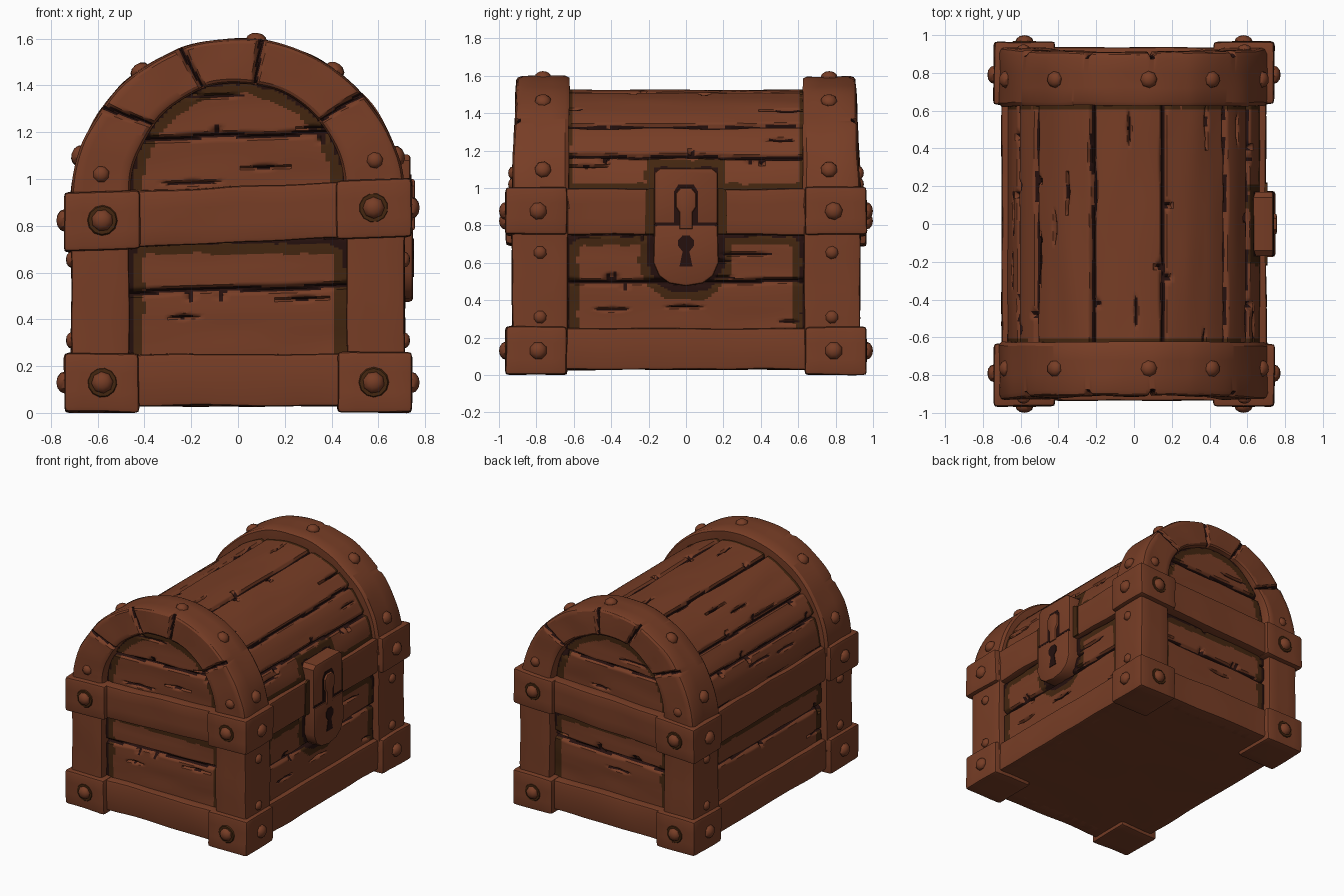
import bpy, bmesh, math, random
from mathutils import Vector, Matrix, noise

if "Cube" in bpy.data.objects:
    bpy.data.objects.remove(bpy.data.objects["Cube"])

random.seed(4)
MATS = []
for mat_name, col in (("warm_wood", (0.185, 0.047, 0.019)),
                      ("dark_grime", (0.056, 0.019, 0.005)),
                      ("crack_black", (0.018, 0.005, 0.004))):
    m = bpy.data.materials.new(mat_name)
    m.diffuse_color = (*col, 1)
    m.use_nodes = True
    m.node_tree.nodes["Principled BSDF"].inputs["Base Color"].default_value = m.diffuse_color
    MATS.append(m)
WOOD, GRIME, CRACK = 0, 1, 2


def finish(bm, name, angle=32):
    me = bpy.data.meshes.new(name)
    bm.to_mesh(me)
    bm.free()
    for m in MATS:
        me.materials.append(m)
    for p in me.polygons:
        p.use_smooth = True
    me.set_sharp_from_angle(angle=math.radians(angle))
    ob = bpy.data.objects.new(name, me)
    bpy.context.collection.objects.link(ob)
    return ob


def wobble(p, amp=0.007, freq=4.0):
    return noise.noise_vector(Vector(p) * freq) * amp


def timber(name, x, y, z, bevel=0.018, shear=0.0, amp=0.007, mat=WOOD):
    """Worn beam: chamfered box, cut along its length and gently warped."""
    bm = bmesh.new()
    bmesh.ops.create_cube(bm, size=1)
    lo, hi = Vector((x[0], y[0], z[0])), Vector((x[1], y[1], z[1]))
    for v in bm.verts:
        v.co = Vector([lo[i] + (v.co[i] + 0.5) * (hi[i] - lo[i]) for i in range(3)])
    for ax in range(3):
        n = int((hi[ax] - lo[ax]) / 0.075)
        no = Vector([float(i == ax) for i in range(3)])
        for k in range(1, n):
            bmesh.ops.bisect_plane(bm, geom=bm.verts[:] + bm.edges[:] + bm.faces[:],
                                   plane_co=lo + (hi - lo) * (k / n), plane_no=no)
    sharp = [e for e in bm.edges if e.calc_face_angle(0) > 0.5]
    bmesh.ops.bevel(bm, geom=sharp, offset=bevel, segments=2, affect='EDGES', profile=0.6)
    for v in bm.verts:
        v.co += wobble(v.co, amp)
        v.co.z += shear * v.co.x
    for f in bm.faces:
        f.material_index = mat
    return finish(bm, name)


def planks(name, u, v, seams, surf, grime, keep=lambda p: True, flaws=8, du=0.018, dv=0.009):
    """Sheet of planks: u runs along the grain, grooves at the seams, grime by rule."""
    nu, nv = int((u[1] - u[0]) / du), int((v[1] - v[0]) / dv)
    rows = [v[0]] + list(seams) + [v[1]]
    lift = [random.uniform(0, 0.012) for _ in rows]
    streaks = [(random.uniform(*u), random.uniform(*v), random.uniform(0.1, 0.3)) for _ in range(flaws)]
    chips = [(random.uniform(*u), random.choice(seams), random.choice((-1, 1))) for _ in range(flaws)]

    def groove(a, b):
        d = 0.0
        for s in seams:
            t = abs(b - s - 0.012 * noise.noise(Vector((a * 3, s * 9, 1))))
            d = max(d, 1 - t / 0.018)
        for a0, b0, ln in streaks:
            t = 1 - abs(a - a0) / (ln / 2)
            if t > 0:
                d = max(d, 0.8 * (1 - abs(b - b0) / (0.003 + 0.012 * t)))
        for a0, s, sg in chips:
            h = (b - s) * sg
            if 0 <= h < 0.05:
                d = max(d, 1 - abs(a - a0) / (0.003 + 0.04 * (1 - h / 0.05)))
        return max(0.0, d)

    bm = bmesh.new()
    grid = []
    for i in range(nu + 1):
        a = u[0] + (u[1] - u[0]) * i / nu
        line = []
        for j in range(nv + 1):
            b = v[0] + (v[1] - v[0]) * j / nv
            k = sum(b > s for s in seams)
            d = lift[k] + 0.035 * groove(a, b) + 0.006 * noise.noise(Vector((a * 2, b * 8, 3)))
            line.append((bm.verts.new(surf(a, b, d)), a, b))
        grid.append(line)
    for i in range(nu):
        for j in range(nv):
            q = [grid[i][j], grid[i + 1][j], grid[i + 1][j + 1], grid[i][j + 1]]
            a, b = sum(c[1] for c in q) / 4, sum(c[2] for c in q) / 4
            f = bm.faces.new([c[0] for c in q])
            p = f.calc_center_median()
            if not keep(p):
                bm.faces.remove(f)
                continue
            edge = grime(p) + 0.014 * noise.noise(Vector((a * 14, b * 14, 5)))
            f.material_index = CRACK if groove(a, b) > 0.45 or edge < 0.012 else GRIME if edge < 0.055 else WOOD
    bm.normal_update()
    if sum(f.normal.dot(f.calc_center_median() - Vector((0, 0, 0.6))) for f in bm.faces) < 0:
        bmesh.ops.reverse_faces(bm, faces=bm.faces[:])
    return finish(bm, name, 50)


def rounded(p, q, lo, hi, r=0.1):
    """Distance inside a rounded rectangle."""
    dx = max(lo[0] + r - p, p - hi[0] + r)
    dy = max(lo[1] + r - q, q - hi[1] + r)
    return r - (math.hypot(max(dx, 0), max(dy, 0)) + min(max(dx, dy), 0))


# End walls, planked, clipped under the arch
def end_grime(p):
    if p.z < 0.85:
        return rounded(p.x, p.z, (-0.46, 0.1), (0.47, 0.735), 0.09)
    return 0.46 * (1 - math.hypot(p.x / 0.46, max(p.z - 0.95, 0) / 0.47)) if p.z > 0.95 else 0.46 - abs(p.x)


for s, side in ((-1, "front"), (1, "back")):
    planks(side + "_end_planks", (-0.52, 0.52), (0.2, 1.46), (0.53, 0.75, 1.185),
           lambda a, b, d, s=s: (a, s * (0.875 - d), b + 0.03 * a), end_grime,
           keep=lambda p: math.hypot(p.x / 0.58, max(p.z - 0.92, 0) / 0.57) < 1)


# Long walls, with grime around the lock on the right
def wall_grime(p):
    g = min(rounded(p.y, p.z, (-0.63, 0.12), (0.63, 0.75 if p.x > 0 else 0.70), 0.08),
            0.055 + abs(p.z - 0.5) if abs(p.y) < 0.6 else 1)
    if p.x > 0:
        g = min(g, -rounded(p.y, p.z, (-0.18, 0.47), (0.18, 1.1), 0.15) - 0.015)
    return g


for s, side in ((1, "right"), (-1, "left")):
    planks(side + "_wall_planks", (-0.66, 0.66), (0.2, 0.95), (0.5, 0.76),
           lambda a, b, d, s=s: (s * (0.675 - d), a, b), wall_grime)

# Barrel lid
R = 0.65


def lid_grime(p):
    g = 0.645 - abs(p.y) + 0.018
    if p.x > 0:
        g = min(g, max(abs(p.y) - 0.17, p.z - 1.11) + 0.01, p.z - 0.97)
    return g


planks("lid_planks", (-0.66, 0.66), (0.0, math.pi * R),
       [a * R for a in (0.45, 0.763, 1.335, 1.905, 2.45, 2.72)],
       lambda a, b, d: ((0.675 - d) * math.cos(b / R), a, 0.89 + (0.645 - d) * math.sin(b / R)),
       lid_grime, flaws=16)


# Arched end hoops with block seams on the outer face
def hoop(name, s):
    seams = (0.72, 1.42, 1.91, 2.5)
    prof = [(0.0, 0.64), (0.0, 0.75), (0.0, 0.9), (0.04, 0.922), (0.1, 0.93)]
    prof += [(t / 10, 0.93) for t in range(2, 10)]
    prof += [(0.96, 0.922), (1.0, 0.9), (1.0, 0.8), (1.0, 0.72), (1.0, 0.645), (0.94, 0.625), (0.5, 0.625)]
    n = 260
    bm = bmesh.new()
    rings = []
    for i in range(n + 1):
        a = math.pi * i / n
        c, sn = math.cos(a), math.sin(a)
        inner, outer = Vector((0.455 * c, 0.95 + 0.46 * sn)), Vector((0.715 * c, 0.89 + 0.71 * sn))
        ring = []
        for t, y in prof:
            p = inner.lerp(outer, t)
            if y > 0.9:
                gap = min(abs(a - q - 0.03 * (t - 0.5)) for q in seams) * 0.58
                y -= 0.03 * max(0, 1 - gap / 0.018)
            if y > 0.8:
                y -= 0.025 * max(0, (p.y - 1) / 0.6)
            co = Vector((p.x, s * y, p.y))
            ring.append(bm.verts.new(co + wobble(co, 0.008, 5)))
        rings.append(ring)
    m = len(prof)
    for i in range(n):
        a = math.pi * (i + 0.5) / n
        for j in range(m):
            k = (j + 1) % m
            f = bm.faces.new((rings[i][j], rings[i + 1][j], rings[i + 1][k], rings[i][k]))
            if 3 <= j <= 13 and min(abs(a - q - 0.03 * (prof[j][0] - 0.5)) for q in seams) < 0.015:
                f.material_index = CRACK
    bm.faces.new(rings[0])
    bm.faces.new(rings[-1])
    bmesh.ops.recalc_face_normals(bm, faces=bm.faces[:])
    finish(bm, name)


# Frame: hoops, posts, corner caps and rails
SH = 0.044
timber("base", (-0.69, 0.69), (-0.9, 0.9), (0.03, 0.22))
for s, end in ((-1, "front"), (1, "back")):
    hoop(end + "_hoop", s)
    ys = lambda a, b: tuple(sorted((s * a, s * b)))
    timber(end + "_bottom_rail", (-0.5, 0.5), ys(0.8, 0.93), (0.03, 0.25))
    timber(end + "_middle_rail", (-0.5, 0.5), ys(0.8, 0.935), (0.727, 0.968), shear=SH)
    for r, side in ((-1, "left"), (1, "right")):
        xs = lambda a, b: tuple(sorted((r * a, r * b)))
        tag = end + "_" + side
        timber(tag + "_post", xs(0.465, 0.712), ys(0.63, 0.93), (0.15, 0.92))
        timber(tag + "_bottom_cap", xs(0.425, 0.742), ys(0.635, 0.965), (0.003, 0.257), 0.02)
        timber(tag + "_middle_cap", xs(0.42, 0.742), ys(0.635, 0.965), (0.72, 0.972), 0.02, SH)
for r, side in ((-1, "left"), (1, "right")):
    xs = tuple(sorted((r * 0.6, r * 0.7)))
    timber(side + "_bottom_rail", xs, (-0.68, 0.68), (0.03, 0.25))
    timber(side + "_middle_rail", xs, (-0.68, 0.68), (0.72, 0.965), shear=SH)

# Rivets, with grime rings on the end caps
bm_r, bm_g = bmesh.new(), bmesh.new()


def rivet(pos, nrm, r=0.048, ring=False):
    rot = Vector(nrm).to_track_quat('Z', 'Y').to_matrix().to_4x4()
    base = Matrix.Translation(pos) @ rot
    spin = Matrix.Rotation(random.random(), 4, 'Z')
    bmesh.ops.create_uvsphere(bm_r, u_segments=8, v_segments=6, radius=1,
                              matrix=base @ spin @ Matrix.Diagonal((r, r, r * 0.72, 1)))
    if ring:
        bmesh.ops.create_cone(bm_g, cap_ends=True, segments=12, radius1=0.066, radius2=0.06, depth=0.008,
                              matrix=base @ spin)


for s in (-1, 1):
    for r in (-1, 1):
        zc = 0.85 + r * 0.027
        for z in (0.13, zc):
            rivet((r * 0.58, s * 0.965, z), (0, s, 0), ring=True)
            rivet((r * 0.742, s * 0.79, z), (r, 0, 0))
        rivet((r * 0.585, s * 0.925, 1.05 + r * 0.03), (0, s, 0), 0.036)
        for z in (0.31, 0.655):
            rivet((r * 0.71, s * 0.78, z), (r, 0, 0), 0.036)
    for a in (0.3, 0.95, 1.46, 2.2, 2.84):
        c, sn = math.cos(a), math.sin(a)
        rivet((0.712 * c, s * 0.765, 0.89 + 0.707 * sn), (c, 0, sn), 0.045)
for f in bm_g.faces:
    f.material_index = GRIME
finish(bm_r, "rivets", 40)
finish(bm_g, "rivet_grime")


# Lock, extruded from (y, z) outlines
def plate(name, pts, x0, x1, mat=WOOD, bevel=0.0):
    bm = bmesh.new()
    f = bm.faces.new([bm.verts.new((x0, y, z)) for y, z in pts])
    ex = bmesh.ops.extrude_face_region(bm, geom=[f])
    bmesh.ops.translate(bm, verts=[g for g in ex["geom"] if isinstance(g, bmesh.types.BMVert)], vec=(x1 - x0, 0, 0))
    bmesh.ops.recalc_face_normals(bm, faces=bm.faces[:])
    if bevel:
        rim = [e for e in bm.edges if all(v.co.x > (x0 + x1) / 2 for v in e.verts)]
        bmesh.ops.bevel(bm, geom=rim, offset=bevel, segments=2, affect='EDGES', profile=0.5)
    for f in bm.faces:
        f.material_index = mat
    finish(bm, name)


def mirror(half):
    return half + [(-y, z) for y, z in reversed(half) if y]


plate("lock_grime", mirror([(0.22, 0.755), (0.215, 0.99), (0.19, 1.0)]), 0.69, 0.706, GRIME)
plate("hasp_plate", mirror([(0.17, 0.78), (0.17, 1.08), (0.14, 1.105)]), 0.6, 0.738, bevel=0.015)
plate("lock_plate", mirror([(0.17, 0.8), (0.175, 0.6), (0.145, 0.53), (0.09, 0.49), (0.0, 0.475)]),
      0.64, 0.748, bevel=0.015)
plate("hasp_opening", mirror([(0.065, 0.8), (0.065, 0.98), (0.04, 1.02)]), 0.735, 0.741, CRACK)
plate("hasp_gap", mirror([(0.17, 0.8), (0.165, 0.815)]), 0.73, 0.74, CRACK)
plate("staple", mirror([(0.035, 0.78), (0.035, 0.87), (0.055, 0.9), (0.055, 0.97), (0.03, 1.0)]),
      0.72, 0.757, bevel=0.012)
plate("keyhole", mirror([(0.035, 0.58), (0.018, 0.66), (0.042, 0.69), (0.042, 0.72), (0.02, 0.745)]),
      0.745, 0.752, CRACK)
